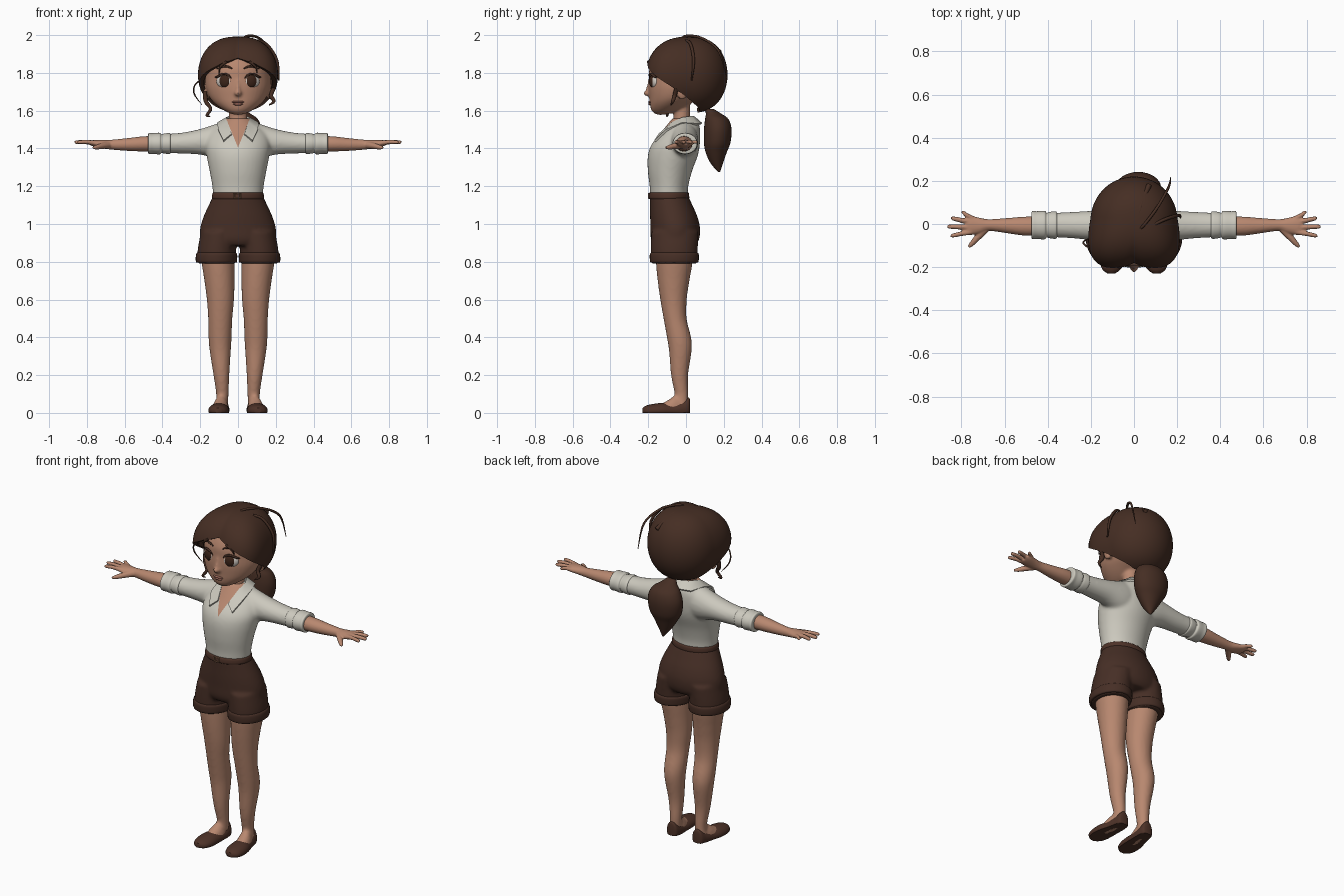
import bpy, bmesh, math
from mathutils import Vector, Matrix


def material(name, rgb):
    m = bpy.data.materials.new(name)
    m.diffuse_color = (*rgb, 1)
    return m


SKIN = material("warm skin", (0.48, 0.245, 0.16))
SHIRT = material("cream cloth", (0.60, 0.58, 0.51))
HAIR = material("dark brown hair", (0.060, 0.027, 0.017))
SHORTS = material("brown cloth", (0.062, 0.028, 0.019))
LEATHER = material("brown leather", (0.075, 0.032, 0.021))
WHITE = material("eye white", (0.65, 0.60, 0.55))
IRIS = material("brown iris", (0.045, 0.018, 0.010))
LIPS = material("lips", (0.36, 0.15, 0.11))
METAL = material("buckle", (0.25, 0.13, 0.07))


def dense(pts, sub):
    """Catmull-Rom interpolation of equal-length tuples."""
    out, n = [], len(pts)
    for i in range(n - 1):
        p0, p1, p2, p3 = pts[max(i - 1, 0)], pts[i], pts[i + 1], pts[min(i + 2, n - 1)]
        for s in range(sub):
            t = s / sub
            out.append([0.5 * (2 * b + (c - a) * t + (2 * a - 5 * b + 4 * c - d) * t * t
                               + (3 * b - a - 3 * c + d) * t ** 3)
                        for a, b, c, d in zip(p0, p1, p2, p3)])
    return out + [list(pts[-1])]


def loft(bm, axis, stations, seg=32, sub=5, floor=False):
    """Ellipse sections (t, c1, c2, r1, r2) along an axis, capped."""
    rings = []
    for t, c1, c2, r1, r2 in dense(stations, sub):
        ring = []
        for k in range(seg):
            a = 2 * math.pi * k / seg
            u, v = c1 + r1 * math.cos(a), c2 + r2 * math.sin(a)
            if floor:
                v = max(v, 0)
            ring.append(bm.verts.new({'z': (u, v, t), 'x': (t, u, v), 'y': (u, t, v)}[axis]))
        rings.append(ring)
    for r, q in zip(rings, rings[1:]):
        for k in range(seg):
            bm.faces.new((r[k], r[(k + 1) % seg], q[(k + 1) % seg], q[k]))
    bm.faces.new(rings[0])
    bm.faces.new(rings[-1])


def tube(bm, pts, sub=5):
    """Tapered tube through (x, y, z, radius) points."""
    cu = bpy.data.curves.new("tmp", 'CURVE')
    cu.dimensions, cu.bevel_depth, cu.bevel_resolution, cu.use_fill_caps = '3D', 1, 2, True
    d = dense(pts, sub)
    sp = cu.splines.new('POLY')
    sp.points.add(len(d) - 1)
    for p, q in zip(sp.points, d):
        p.co, p.radius = (*q[:3], 1), max(q[3], 0.0008)
    ob = bpy.data.objects.new("tmp", cu)
    bpy.context.collection.objects.link(ob)
    me = bpy.data.meshes.new_from_object(ob.evaluated_get(bpy.context.evaluated_depsgraph_get()))
    bm.from_mesh(me)
    bpy.data.objects.remove(ob)
    bpy.data.meshes.remove(me)


def ball(bm, c, r, turn=0):
    m = Matrix.Translation(c) @ Matrix.Rotation(turn, 4, 'Z') @ Matrix.Diagonal((*r, 1))
    bmesh.ops.create_uvsphere(bm, u_segments=24, v_segments=16, radius=1, matrix=m)


def mirror(bm):
    g = bmesh.ops.duplicate(bm, geom=bm.verts[:] + bm.edges[:] + bm.faces[:])["geom"]
    for e in g:
        if isinstance(e, bmesh.types.BMVert):
            e.co.x = -e.co.x


def finish(bm, name, *mats, both=False, fuse=0, smooth=5, thick=0):
    if both:
        mirror(bm)
    bmesh.ops.recalc_face_normals(bm, faces=bm.faces[:])
    me = bpy.data.meshes.new(name)
    bm.to_mesh(me)
    bm.free()
    ob = bpy.data.objects.new(name, me)
    bpy.context.collection.objects.link(ob)
    if fuse:
        r = ob.modifiers.new("fuse", 'REMESH')
        r.mode, r.voxel_size = 'VOXEL', fuse
        ob.modifiers.new("soften", 'SMOOTH').iterations = smooth
    if thick:
        s = ob.modifiers.new("thickness", 'SOLIDIFY')
        s.thickness, s.offset = thick, -1
    if fuse or thick:
        new = bpy.data.meshes.new_from_object(ob.evaluated_get(bpy.context.evaluated_depsgraph_get()))
        ob.modifiers.clear()
        ob.data = me = new
    me.materials.clear()
    for m in mats:
        me.materials.append(m)
    me.shade_smooth()
    me.set_sharp_from_angle(angle=math.radians(50))
    return ob


def part(name, mat, build, **kw):
    bm = bmesh.new()
    build(bm)
    return finish(bm, name, mat, **kw)


# Shirt: sleeves and torso fused, then a skin-coloured V cut at the neck
bm = bmesh.new()
loft(bm, 'x', [(.03, -.01, 1.45, .07, .10), (.1, -.01, 1.44, .075, .095), (.2, -.007, 1.435, .068, .068),
               (.3, -.005, 1.428, .06, .055), (.4, -.005, 1.426, .056, .05)])
mirror(bm)
loft(bm, 'z', [(1.15, 0, -.09, .132, .10), (1.2, 0, -.09, .136, .102), (1.28, 0, -.085, .150, .117),
               (1.36, 0, -.07, .166, .132), (1.42, 0, -.055, .172, .128), (1.48, 0, -.03, .155, .105),
               (1.525, 0, -.015, .105, .085), (1.56, 0, -.012, .065, .06)], 40)
shirt = finish(bm, "shirt", SHIRT, SKIN, fuse=.009, smooth=6)
bm = bmesh.new()
bm.from_mesh(shirt.data)
for s in (-1, 1):
    bmesh.ops.bisect_plane(bm, geom=bm.verts[:] + bm.edges[:] + bm.faces[:],
                           plane_co=(0, 0, 1.405), plane_no=(.145 * s, 0, -.06))
for f in bm.faces:
    c = f.calc_center_median()
    f.material_index = int(c.y < -.02 and abs(c.x) * .145 < (c.z - 1.405) * .06)
bm.to_mesh(shirt.data)
bm.free()

# Rolled sleeve cuffs
part("sleeve_cuffs", SHIRT, lambda b: loft(b, 'x', [
    (.355, -.005, 1.426, .05, .045), (.362, -.005, 1.426, .063, .055), (.39, -.005, 1.426, .061, .053),
    (.405, -.005, 1.426, .057, .049), (.415, -.005, 1.426, .066, .057), (.45, -.005, 1.426, .064, .055),
    (.472, -.005, 1.426, .064, .055), (.476, -.005, 1.426, .046, .042)]), both=True)

# Collar: folded band with two front points
bm = bmesh.new()
cols = [((0, .045, 1.57), (0, .085, 1.535)), ((.04, .03, 1.572), (.075, .06, 1.532)),
        ((.063, -.02, 1.565), (.11, -.02, 1.538)), ((.055, -.075, 1.54), (.105, -.108, 1.50)),
        ((.034, -.145, 1.478), (.077, -.168, 1.443))]
cols = [((-a[0], *a[1:]), (-b[0], *b[1:])) for a, b in cols[:0:-1]] + cols
vs = [(bm.verts.new(a), bm.verts.new(b)) for a, b in cols]
for p, q in zip(vs, vs[1:]):
    bm.faces.new((p[0], p[1], q[1], q[0]))
finish(bm, "collar", SHIRT, thick=.012)


# Forearms and hands
def arm(b):
    loft(b, 'x', [(.4, -.01, 1.425, .042, .042), (.5, -.01, 1.424, .044, .040), (.58, -.008, 1.421, .036, .034),
                  (.67, -.005, 1.420, .027, .026), (.715, -.008, 1.423, .037, .023),
                  (.76, -.006, 1.427, .045, .018), (.782, -.005, 1.428, .038, .012)])
    for y0, x1, y1, r in ((.027, .80, .054, .0105), (.008, .848, .026, .012),
                          (-.016, .865, -.012, .012), (-.036, .85, -.054, .0115)):
        tube(b, [(.75, y0, 1.428, r * 1.15), ((.75 + x1) / 2, (y0 + y1) / 2, 1.434, r),
                 (x1 - .008, y1, 1.433, r * .85), (x1, y1, 1.432, r * .4)])
    tube(b, [(.69, -.022, 1.418, .02), (.725, -.062, 1.412, .016), (.752, -.092, 1.406, .012), (.767, -.107, 1.404, .006)])


part("arms", SKIN, arm, both=True, fuse=.0045, smooth=3)


# Shorts with turned-up hems
def shorts(b):
    loft(b, 'z', [(.79, .112, -.062, .102, .12), (.86, .112, -.062, .102, .124), (.96, .098, -.059, .098, .125)])
    mirror(b)
    loft(b, 'z', [(.885, 0, -.06, .17, .11), (.92, 0, -.058, .20, .128), (.98, 0, -.057, .200, .131),
                  (1.04, 0, -.065, .182, .125), (1.1, 0, -.078, .155, .112), (1.15, 0, -.09, .131, .101)], 40)


part("shorts", SHORTS, shorts, fuse=.009, smooth=6)
part("shorts_hems", SHORTS, lambda b: loft(b, 'z', [
    (.795, .114, -.062, .098, .115), (.798, .114, -.062, .108, .127), (.82, .114, -.062, .110, .130),
    (.842, .113, -.062, .108, .129), (.85, .113, -.062, .100, .121)], sub=3), both=True)

# Belt and buckle
part("belt", LEATHER, lambda b: loft(b, 'z', [
    (1.132, 0, -.09, .128, .098), (1.135, 0, -.09, .138, .107), (1.163, 0, -.09, .135, .105),
    (1.166, 0, -.09, .125, .095)], 40, 3))
part("belt_buckle", METAL, lambda b: tube(b, [
    (-.02, -.198, 1.137, .004), (.012, -.198, 1.137, .004), (.012, -.198, 1.162, .004),
    (-.02, -.198, 1.162, .004), (-.02, -.198, 1.137, .004)], 1))


# Legs with feet
def leg(b):
    loft(b, 'z', [(.87, .107, -.062, .088, .093), (.8, .105, -.062, .088, .097), (.7, .098, -.066, .080, .084),
                  (.6, .093, -.066, .072, .070), (.5, .094, -.058, .064, .061), (.4, .095, -.037, .061, .064),
                  (.33, .094, -.03, .056, .060), (.2, .088, -.034, .042, .045), (.1, .083, -.024, .033, .036),
                  (.03, .087, -.022, .033, .032)])
    loft(b, 'y', [(.005, .087, .02, .02, .04), (-.05, .09, .01, .04, .082), (-.1, .097, .01, .043, .055),
                  (-.16, .1, .01, .04, .025)], floor=True)


part("legs", SKIN, leg, both=True, fuse=.009, smooth=5)

# Flat shoes
part("shoes", LEATHER, lambda b: loft(b, 'y', [
    (.022, .085, .03, .012, .035), (.014, .085, .025, .032, .056), (-.02, .087, .018, .041, .046),
    (-.07, .093, .012, .047, .038), (-.12, .1, .012, .054, .041), (-.17, .103, .012, .054, .036),
    (-.21, .105, .012, .042, .027), (-.229, .105, .012, .018, .015)], floor=True), both=True)


# Head, neck, nose and ears
def head(b):
    loft(b, 'z', [(1.578, 0, -.135, .012, .012), (1.586, 0, -.125, .043, .043), (1.605, 0, -.107, .080, .077),
                  (1.635, 0, -.085, .120, .106), (1.67, 0, -.06, .150, .134), (1.72, 0, -.037, .170, .161),
                  (1.77, 0, -.022, .174, .174), (1.83, 0, -.01, .170, .182), (1.9, 0, 0, .145, .155),
                  (1.955, 0, 0, .07, .08)], 40)
    loft(b, 'z', [(1.5, 0, -.022, .062, .055), (1.55, 0, -.022, .05, .044), (1.66, 0, -.022, .05, .044)])
    ball(b, (0, -.2, 1.692), (.019, .025, .016))
    tube(b, [(0, -.186, 1.77, .012), (0, -.198, 1.72, .012), (0, -.206, 1.695, .012)])
    for s in (-1, 1):
        ball(b, (.168 * s, -.02, 1.70), (.018, .03, .042))


part("head", SKIN, head, fuse=.008, smooth=4)

# Eyes, lashes, brows and lips
part("eye_whites", WHITE, lambda b: ball(b, (.073, -.169, 1.755), (.043, .02, .036), .38), both=True)
part("irises", IRIS, lambda b: ball(b, (.072, -.178, 1.756), (.031, .015, .033), .36), both=True)
part("lashes", HAIR, lambda b: tube(b, [
    (.032, -.190, 1.765, .002), (.05, -.193, 1.787, .005), (.078, -.186, 1.795, .006),
    (.108, -.165, 1.78, .006), (.124, -.152, 1.777, .001)]), both=True)
part("brows", HAIR, lambda b: tube(b, [
    (.03, -.189, 1.822, .003), (.065, -.183, 1.835, .006), (.115, -.150, 1.822, .002)]), both=True)


def lips(b):
    ball(b, (0, -.187, 1.646), (.032, .013, .007))
    ball(b, (0, -.186, 1.635), (.026, .014, .008))


part("lips", LIPS, lips)


# Hair cap: a swollen dome with centre parting and a hairline that sweeps back
LINE = [(0, 64), (20, 72), (40, 86), (60, 104), (80, 122), (100, 140), (130, 162), (180, 172)]


def hairline(a):
    for (a0, p0), (a1, p1) in zip(LINE, LINE[1:]):
        if a <= a1:
            return p0 + (p1 - p0) * (a - a0) / (a1 - a0)
    return LINE[-1][1]


def hair_cap(b):
    n, rows, rings = 72, 26, []
    top = b.verts.new((0, .02, 1.992))
    for j in range(1, rows + 1):
        ring = []
        for i in range(n):
            deg = (i * 360 / n + 180) % 360 - 180
            a, d = math.radians(deg), abs(deg)
            phi = math.radians(hairline(d) * j / rows)
            r = .2 + .022 * max(math.cos(a), 0) + .048 * math.exp(-((d - 42) / 28) ** 2)
            r *= 1 - .04 * math.exp(-(d / 7) ** 2) * min(1, 2 * j / rows)
            h = r * math.sin(phi) ** .8
            ring.append(b.verts.new((h * math.sin(a), .02 - h * math.cos(a), 1.79 + .202 * math.cos(phi))))
        rings.append(ring)
    for i in range(n):
        b.faces.new((top, rings[0][i], rings[0][(i + 1) % n]))
        for p, q in zip(rings, rings[1:]):
            b.faces.new((p[i], q[i], q[(i + 1) % n], p[(i + 1) % n]))


part("hair_cap", HAIR, hair_cap, thick=.025)

# Ponytail
part("ponytail", HAIR, lambda b: loft(b, 'z', [
    (1.61, .01, .12, .025, .025), (1.585, .015, .145, .05, .04), (1.555, .02, .163, .085, .062),
    (1.5, .02, .168, .105, .073), (1.43, .02, .165, .098, .070), (1.38, .022, .16, .072, .056),
    (1.32, .025, .163, .036, .032), (1.275, .03, .176, .004, .004)]))


# Loose strands and curls
def strands(b):
    for pts in (
        [(.02, -.03, 1.975, .006), (.05, .0, 1.995, .007), (.11, .08, 1.985, .007), (.16, .17, 1.92, .006), (.17, .215, 1.78, .002)],
        [(.06, -.02, 1.97, .006), (.14, .02, 1.96, .008), (.205, .04, 1.87, .008), (.215, .03, 1.76, .004)],
        [(-.17, -.13, 1.78, .003), (-.225, -.1, 1.74, .004), (-.232, -.08, 1.69, .004), (-.19, -.06, 1.63, .001)],
        [(-.175, -.06, 1.70, .012), (-.17, -.07, 1.65, .012), (-.145, -.09, 1.61, .009), (-.165, -.1, 1.575, .007), (-.145, -.1, 1.57, .002)],
        [(.19, -.05, 1.72, .012), (.175, -.06, 1.68, .011), (.19, -.07, 1.65, .009), (.165, -.08, 1.63, .003)],
        [(-.06, -.2, 1.86, .008), (-.095, -.19, 1.83, .006), (-.1, -.178, 1.79, .002)],
        [(.06, -.2, 1.86, .008), (.095, -.19, 1.83, .006), (.1, -.178, 1.80, .002)],
        [(.07, .18, 1.91, .012), (.03, .08, 1.975, .012), (.01, -.03, 1.975, .008)],
    ):
        tube(b, pts)


part("loose_strands", HAIR, strands)
